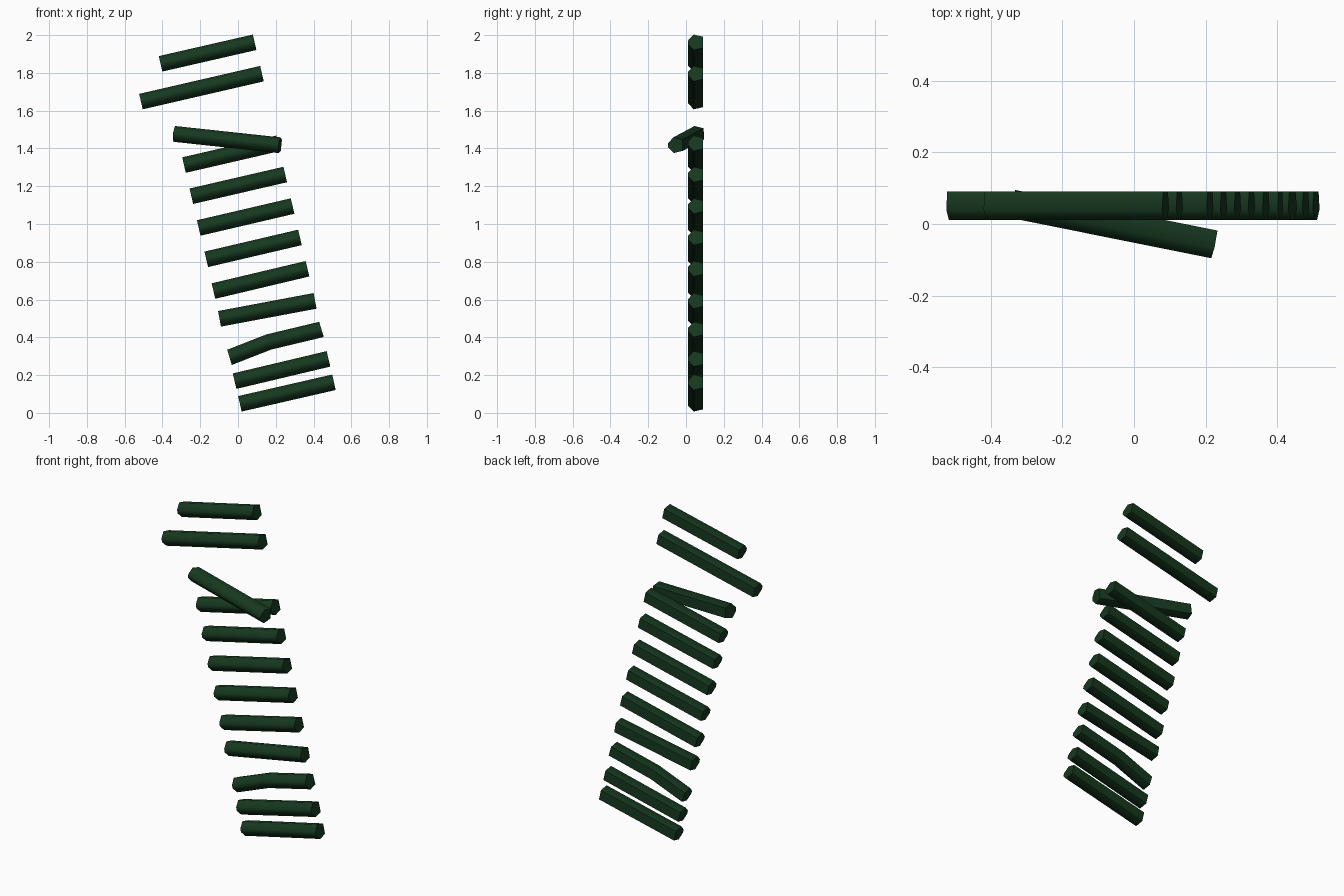
import bpy, bmesh, math
from mathutils import Vector

if "Cube" in bpy.data.objects:
    bpy.data.objects.remove(bpy.data.objects["Cube"])

green = bpy.data.materials.new("dark_green")
green.diffuse_color = (0.008, 0.04, 0.014, 1)
green.use_nodes = True
green.node_tree.nodes["Principled BSDF"].inputs["Base Color"].default_value = green.diffuse_color

# six-sided bar section: (depth, height), narrow face to the front
SECTION = [(-0.04, 0.01), (-0.01, 0.042), (0.039, 0.03),
           (0.039, -0.03), (-0.01, -0.042), (-0.04, -0.01)]


def bar(name, path):
    """Sweep the section along a path of centre points."""
    pts = [Vector(p) for p in path]
    along = (pts[-1] - pts[0]).normalized()
    up = Vector((0, 0, 1))
    depth = up.cross(along).normalized()
    up = along.cross(depth).normalized()
    bm = bmesh.new()
    rings = [[bm.verts.new(p + depth * d + up * h) for d, h in SECTION] for p in pts]
    n = len(SECTION)
    for a, b in zip(rings, rings[1:]):
        for i in range(n):
            j = (i + 1) % n
            bm.faces.new((a[i], a[j], b[j], b[i])).smooth = True
    bm.faces.new(rings[0])
    bm.faces.new(rings[-1])
    bmesh.ops.recalc_face_normals(bm, faces=bm.faces)
    # crisp end caps
    for e in bm.edges:
        if e.calc_face_angle(0) > math.radians(75):
            e.smooth = False
    me = bpy.data.meshes.new(name)
    bm.to_mesh(me)
    bm.free()
    me.materials.append(green)
    ob = bpy.data.objects.new(name, me)
    bpy.context.collection.objects.link(ob)


Y = 0.051
# straight slats: left x, left z, right x, right z
straight = [
    (0.01, 0.048, 0.508, 0.162), (-0.018, 0.168, 0.479, 0.286),
    (-0.098, 0.498, 0.408, 0.593),
    (-0.130, 0.645, 0.368, 0.763), (-0.168, 0.813, 0.328, 0.929),
    (-0.208, 0.979, 0.289, 1.095), (-0.247, 1.147, 0.250, 1.262),
    (-0.286, 1.312, 0.212, 1.427),
    (-0.514, 1.648, 0.127, 1.796), (-0.410, 1.848, 0.088, 1.962),
]
for k, (x0, z0, x1, z1) in enumerate(straight):
    bar(f"slat_{k + 1}", [(x0, Y, z0), (x1, Y, z1)])

# slat bent in the middle
bar("bent_slat", [(-0.045, Y, 0.294), (0.162, Y, 0.375), (0.442, Y, 0.442)])

# loose slat hanging forward at one end
bar("loose_slat", [(-0.336, 0.056, 1.477), (0.222, -0.056, 1.417)])
